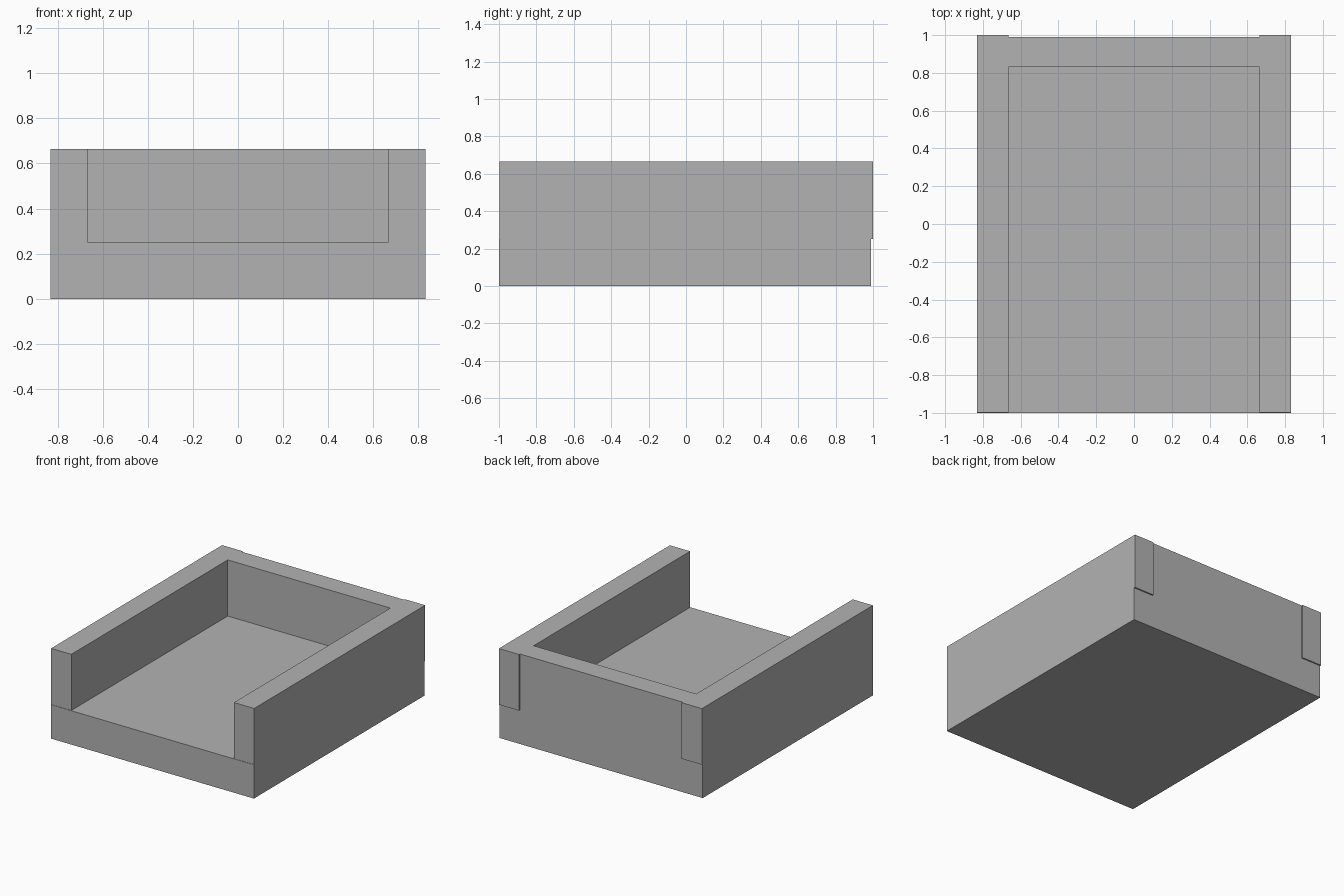
import bpy

if "Cube" in bpy.data.objects:
    bpy.data.objects.remove(bpy.data.objects["Cube"], do_unlink=True)

# Single grey material
grey = bpy.data.materials.new("plain_grey")
grey.use_nodes = True
colour = (0.45, 0.45, 0.45, 1)
grey.diffuse_color = colour
grey.node_tree.nodes["Principled BSDF"].inputs["Base Color"].default_value = colour


def box(name, low, high):
    """Axis-aligned block between two corners."""
    centre = [(a + b) / 2 for a, b in zip(low, high)]
    bpy.ops.mesh.primitive_cube_add(size=1, location=centre)
    ob = bpy.context.object
    ob.name = name
    ob.scale = [b - a for a, b in zip(low, high)]
    bpy.ops.object.transform_apply(location=False, rotation=False, scale=True)
    ob.data.materials.append(grey)
    return ob


WIDTH, INNER = 0.83, 0.665       # half widths outside and between the arms
SEAT, TOP = 0.25, 0.665          # seat and rim heights
BACK = 0.99                      # rear face of base and backrest

# Seat base
box("seat_base", (-WIDTH, -1, 0), (WIDTH, BACK, SEAT))

# Backrest between the arms
box("backrest", (-INNER, 0.83, SEAT), (INNER, BACK, TOP))

# Arms, standing slightly proud at the rear
for name, side in (("left_arm", 1), ("right_arm", -1)):
    x0, x1 = sorted((side * INNER, side * WIDTH))
    box(name, (x0, -0.997, SEAT), (x1, 1, TOP))
